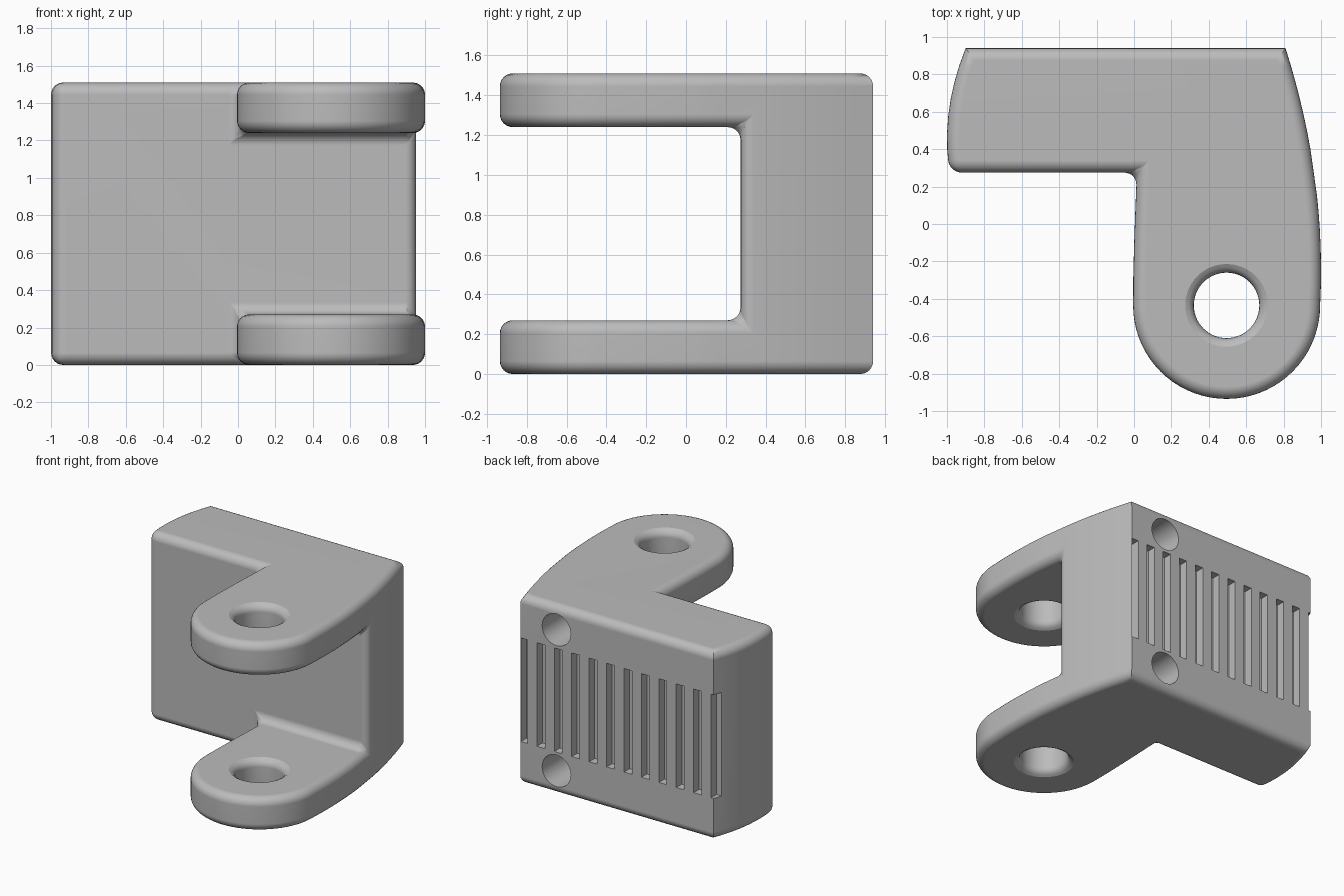
import bpy, bmesh, math

if "Cube" in bpy.data.objects:
    bpy.data.objects.remove(bpy.data.objects["Cube"])

H, LOW, HIGH = 1.51, 0.27, 1.24          # overall height, slot between the two lugs
FILLET = 0.065
PIN = (0.495, -0.435)                    # centre of the lug eyes

mat = bpy.data.materials.new("plain_grey")
mat.diffuse_color = (0.5, 0.5, 0.5, 1)
mat.use_nodes = True
mat.node_tree.nodes["Principled BSDF"].inputs["Base Color"].default_value = mat.diffuse_color


def make_object(name, bm):
    bmesh.ops.recalc_face_normals(bm, faces=bm.faces[:])
    me = bpy.data.meshes.new(name)
    bm.to_mesh(me)
    bm.free()
    ob = bpy.data.objects.new(name, me)
    bpy.context.collection.objects.link(ob)
    me.materials.append(mat)
    return ob


# ---- plan outline of the bracket ----
def left_x(y):
    return -1 + 0.1 * ((y - 0.45) / 0.49) ** 2


def right_x(y):
    return 1 - 0.134 * (y + 0.25) ** 2


left = [(left_x(y), y) for y in (0.94, 0.85, 0.76, 0.67, 0.58, 0.49, 0.40)]
A = (left_x(0.275), 0.275)               # front left corner of the wall
C = (0.015, 0.275)                       # inner corner of wall and lug
lug = [(0.006, 0.05), (0.0, -0.12), (-0.004, -0.28)]
lug += [(PIN[0] + 0.5 * math.cos(a), PIN[1] + 0.5 * math.sin(a))
        for a in [math.pi + math.pi * i / 36 for i in range(37)]]
lug += [(right_x(y), y) for y in (-0.33, -0.23, -0.13, -0.03, 0.06, 0.15)]
right = [(right_x(y), y) for y in (0.40, 0.49, 0.58, 0.67, 0.76, 0.85, 0.94)]
P2, P1 = lug[-1], right[0]
D = ((P1[0] + P2[0]) / 2, 0.275)         # wall end between the lugs
outline = left + [A, C] + lug + right

# ---- bracket body: wall with two lugs ----
bm = bmesh.new()
cache = {}


def v(p, z):
    if (p, z) not in cache:
        cache[(p, z)] = bm.verts.new((p[0], p[1], z))
    return cache[(p, z)]


def face(*pts):
    bm.faces.new([v(p, z) for p, z in pts])


def strip(p, q, z0, z1):
    face((p, z0), (q, z0), (q, z1), (p, z1))


for z in (0, H):
    face(*[(p, z) for p in outline])
for z in (LOW, HIGH):
    face(*[(p, z) for p in [C] + lug + [D]])
wall = left + [A]
for p, q in list(zip(wall, wall[1:])) + list(zip(right, right[1:])) + [(right[-1], left[0])]:
    strip(p, q, 0, H)
chain = [C] + lug
for p, q in zip(chain, chain[1:]):
    strip(p, q, 0, LOW)
    strip(p, q, HIGH, H)
face((A, 0), (C, 0), (C, LOW), (D, LOW), (D, HIGH), (C, HIGH), (C, H), (A, H))
face((P2, 0), (P1, 0), (P1, H), (P2, H), (P2, HIGH), (D, HIGH), (D, LOW), (P2, LOW))
bmesh.ops.recalc_face_normals(bm, faces=bm.faces[:])

# round every horizontal edge and the three inner/front vertical corners
corners = {cache[(p, z)] for p in (A, C, D) for z in (0, LOW, HIGH, H) if (p, z) in cache}
edges = [e for e in bm.edges
         if abs(e.verts[0].co.z - e.verts[1].co.z) < 1e-5
         or (e.verts[0] in corners and e.verts[1] in corners)]
bmesh.ops.bevel(bm, geom=edges, offset=FILLET, offset_type='OFFSET', segments=6,
                profile=0.5, affect='EDGES', clamp_overlap=False)
body = make_object("hinge_bracket", bm)

# ---- cutters ----
cut = bmesh.new()


def add_lathe(rings, centre, n=56):
    """closed solid of revolution about a vertical axis from (radius, z) rings"""
    loops = [[cut.verts.new((centre[0] + r * math.cos(2 * math.pi * i / n),
                             centre[1] + r * math.sin(2 * math.pi * i / n), z))
              for i in range(n)] for r, z in rings]
    cut.faces.new(loops[0])
    cut.faces.new(loops[-1])
    for a, b in zip(loops, loops[1:]):
        for i in range(n):
            j = (i + 1) % n
            cut.faces.new((a[i], a[j], b[j], b[i]))
    return [w for loop in loops for w in loop]


# lug eyes with rounded rims
R, F = 0.175, 0.06
rim = [(R + F, -0.01)]
for k in range(1, 6):
    t = math.radians(18 * k)
    rim.append((R + F - F * math.sin(t), F - F * math.cos(t)))
for z0, z1 in ((0, LOW), (HIGH, H)):
    rings = [(r, z0 + d) for r, d in rim] + [(r, z1 - d) for r, d in reversed(rim)]
    add_lathe(rings, PIN)

# screw holes in the back: lathed upright, then laid along y
for z in (0.19, H - 0.19):
    for w in add_lathe([(0.127, 0.45), (0.127, 1.05)], (0, 0), 40):
        x, y, d = w.co
        w.co = (0.49 + x, d, z + y)

# row of grip slots in the back
for i in range(12):
    x1 = min(0.818 - 0.1544 * i, 0.806)
    x0 = 0.748 - 0.1544 * i
    if i == 11:
        x0 = -1.1                        # last slot runs out through the side
    box = bmesh.ops.create_cube(cut, size=1)["verts"]
    for w in box:
        w.co = (x1 if w.co.x > 0 else x0,
                1.0 if w.co.y > 0 else 0.87,
                1.17 if w.co.z > 0 else 0.34)

cutter = make_object("hole_cutter", cut)
cutter.hide_render = True

bpy.ops.object.select_all(action='DESELECT')
bpy.context.view_layer.objects.active = body
body.select_set(True)
mod = body.modifiers.new("holes", 'BOOLEAN')
mod.operation = 'DIFFERENCE'
mod.solver = 'EXACT'
mod.object = cutter
bpy.ops.object.modifier_apply(modifier=mod.name)
bpy.data.objects.remove(cutter)

# smooth fillets, crisp cuts
bpy.ops.object.shade_smooth_by_angle(angle=math.radians(30))
wn = body.modifiers.new("flat_faces", 'WEIGHTED_NORMAL')
wn.keep_sharp = True
